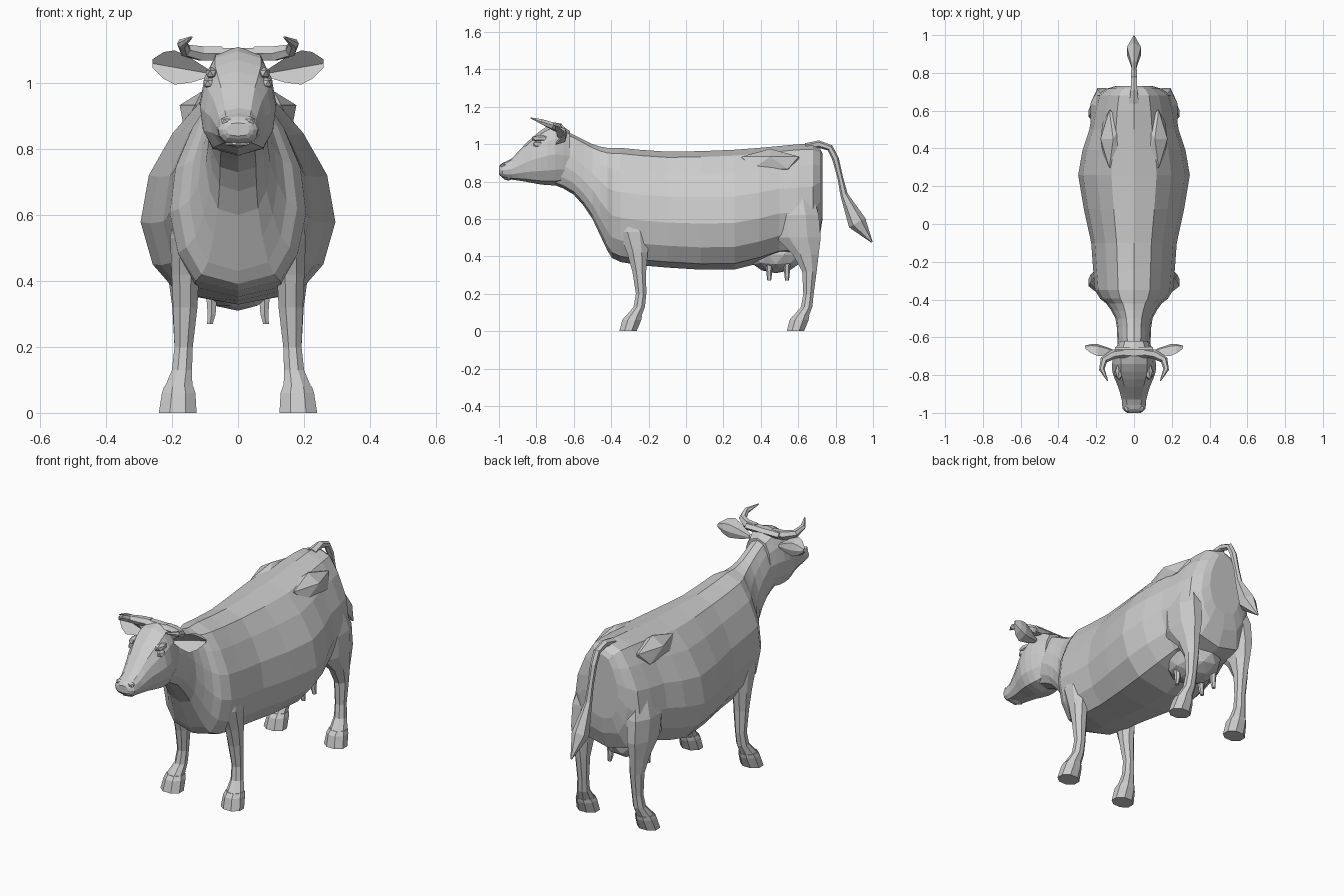
import bpy, bmesh, math
from mathutils import Vector, Matrix

cube = bpy.data.objects.get("Cube")
if cube:
    bpy.data.objects.remove(cube)

SIDE, FORWARD, UP = Vector((1, 0, 0)), Vector((0, -1, 0)), Vector((0, 0, 1))


def finish(name, bm, mirror):
    bmesh.ops.recalc_face_normals(bm, faces=bm.faces)
    mesh = bpy.data.meshes.new(name)
    bm.to_mesh(mesh)
    bm.free()
    part = bpy.data.objects.new(name, mesh)
    bpy.context.collection.objects.link(part)
    if mirror:
        part.modifiers.new("Mirror", 'MIRROR')


def loft(name, rings, mirror=False):
    """Skin a list of equal-sized point rings and cap both ends."""
    bm = bmesh.new()
    loops = [[bm.verts.new(point) for point in ring] for ring in rings]
    for near, far in zip(loops, loops[1:]):
        for i in range(len(near)):
            bm.faces.new((near[i - 1], near[i], far[i], far[i - 1]))
    bm.faces.new(loops[0])
    bm.faces.new(loops[-1])
    finish(name, bm, mirror)


def with_midpoints(stations):
    """Insert a smoothly interpolated station between each pair."""
    points = [Vector(station) for station in stations]
    result = points[:1]
    for i in range(len(points) - 1):
        before = points[max(i - 1, 0)]
        start, end = points[i], points[i + 1]
        after = points[min(i + 2, len(points) - 1)]
        result += [((start + end) * 9 - before - after) / 16, end]
    return result


def trunk(name, stations, sides, pinch):
    """Loft of rounded sections: y, lowest z, highest z, half width."""
    rings = []
    for y, low, high, width in with_midpoints(stations):
        ring = []
        for k in range(sides):
            angle = math.tau * k / sides
            s, height = math.sin(angle), -math.cos(angle)
            x = math.copysign(abs(s) ** 0.6, s) * (1 - pinch * max(height, 0))
            z = (low + high) / 2 + height * (high - low) / 2
            ring.append((x * width, y, z))
        rings.append(ring)
    loft(name, rings)


def tube(name, path, ref, sides=6, axis=None, mirror=False):
    """Each path entry is x, y, z, radius along ref, optional radius across."""
    centres = [Vector(entry[:3]) for entry in path]
    last = len(path) - 1
    rings = []
    for i, (centre, entry) in enumerate(zip(centres, path)):
        chord = centres[min(i + 1, last)] - centres[max(i - 1, 0)]
        along = axis or chord.normalized()
        u = (ref - along * ref.dot(along)).normalized()
        v = along.cross(u)
        angles = [math.tau * (k + 0.5) / sides for k in range(sides)]
        rings.append([centre + u * entry[3] * math.cos(a)
                      + v * entry[-1] * math.sin(a) for a in angles])
    loft(name, rings, mirror)


def blob(name, centre, size, mirror=False, detail=1):
    bm = bmesh.new()
    place = Matrix.Translation(centre) @ Matrix.Diagonal((*size, 1))
    bmesh.ops.create_icosphere(bm, subdivisions=detail, radius=1, matrix=place)
    finish(name, bm, mirror)


# Barrel, rump, chest and neck
trunk("body", [(.73, .6, .95, .1), (.68, .42, 1, .2), (.5, .4, .99, .24),
               (.26, .33, .97, .3), (-.1, .34, .96, .23), (-.35, .37, .98, .21),
               (-.42, .43, .98, .15), (-.5, .6, 1, .1), (-.6, .73, 1.05, .09),
               (-.7, .78, 1.09, .085)], sides=14, pinch=.38)
blob("hips", (.11, .45, .9), (.075, .18, .075), mirror=True)

# Head with a rounded brow and blunt muzzle
trunk("head", [(-.62, .8, 1.07, .08), (-.7, .78, 1.11, .11), (-.78, .785, 1.07, .115),
               (-.86, .8, 1, .085), (-.93, .81, .925, .065), (-.98, .82, .9, .06),
               (-1, .84, .88, .035)], sides=12, pinch=.1)
blob("nostrils", (.035, -.975, .885), (.02, .02, .015), mirror=True)
blob("lower_lip", (0, -.95, .82), (.045, .03, .015))
blob("eyes", (.087, -.79, 1), (.02, .03, .02), mirror=True)
blob("brows", (.08, -.78, 1.03), (.02, .05, .02), mirror=True)

# Horns sweeping out, forward and up from the ridge on the head
tube("poll_ridge", [(x, -.68, 1.09, .02, .03) for x in (-.1, 0, .1)], UP)
tube("horns", [(.05, -.68, 1.09, .025), (.11, -.69, 1.09, .025),
               (.16, -.72, 1.1, .02), (.17, -.77, 1.12, .015),
               (.14, -.83, 1.14, .003)], UP, mirror=True)

# Leaf-shaped ears, hollowed at the front
ear_rings = []
for s in (0, .3, .6, .8, 1):
    half = .012 + .04 * math.sin(math.pi * s ** 1.3)
    centre = Vector((.09 + .17 * s, -.68 + .03 * s, 1.03 + .03 * s))
    ear_rings.append([centre + (FORWARD * f + UP * h) * half for f, h in
                      ((.7, 1), (-.3, .7), (-.5, 0), (-.3, -.7), (.7, -1), (-.1, 0))])
loft("ears", ear_rings, mirror=True)


# Legs share a shank, pastern and hoof; only the upper limb differs
def leg(name, y, upper):
    shank = [(.165, y, .2, .03), (.17, y - .01, .13, .033),
             (.18, y - .04, .08, .045)]
    tube(name + "_legs", upper + shank, SIDE, 8, UP, True)
    hoof = [(.18, y - .04, .08, .048), (.18, y - .05, .06, .055),
            (.183, y - .07, 0, .062, .05)]
    tube(name + "_hooves", hoof, SIDE, 8, UP, True)


leg("front", -.24, [(.14, -.28, .7, .04, .08), (.155, -.28, .53, .055, .085),
                    (.16, -.26, .42, .045, .06), (.16, -.25, .32, .04)])
leg("hind", .655, [(.13, .58, .8, .05, .08), (.165, .59, .62, .07, .13),
                   (.17, .6, .5, .06, .13), (.17, .64, .41, .045, .075),
                   (.165, .66, .32, .037, .042)])

# Udder and teats
blob("udder", (0, .48, .41), (.135, .15, .1), detail=2)
for name, y in (("front_teats", .445), ("rear_teats", .54)):
    tube(name, [(.08, y, .37, .02), (.08, y, .3, .014), (.085, y, .27, .01)],
         SIDE, axis=UP, mirror=True)

# Tail with tuft
tube("tail", [(0, .64, .985, .03, .02), (0, .71, 1, .02), (0, .77, .98, .018),
              (0, .8, .92, .018), (0, .825, .82, .015), (0, .845, .73, .018, .02),
              (0, .915, .58, .043, .05), (0, .995, .475, .004)], SIDE)
